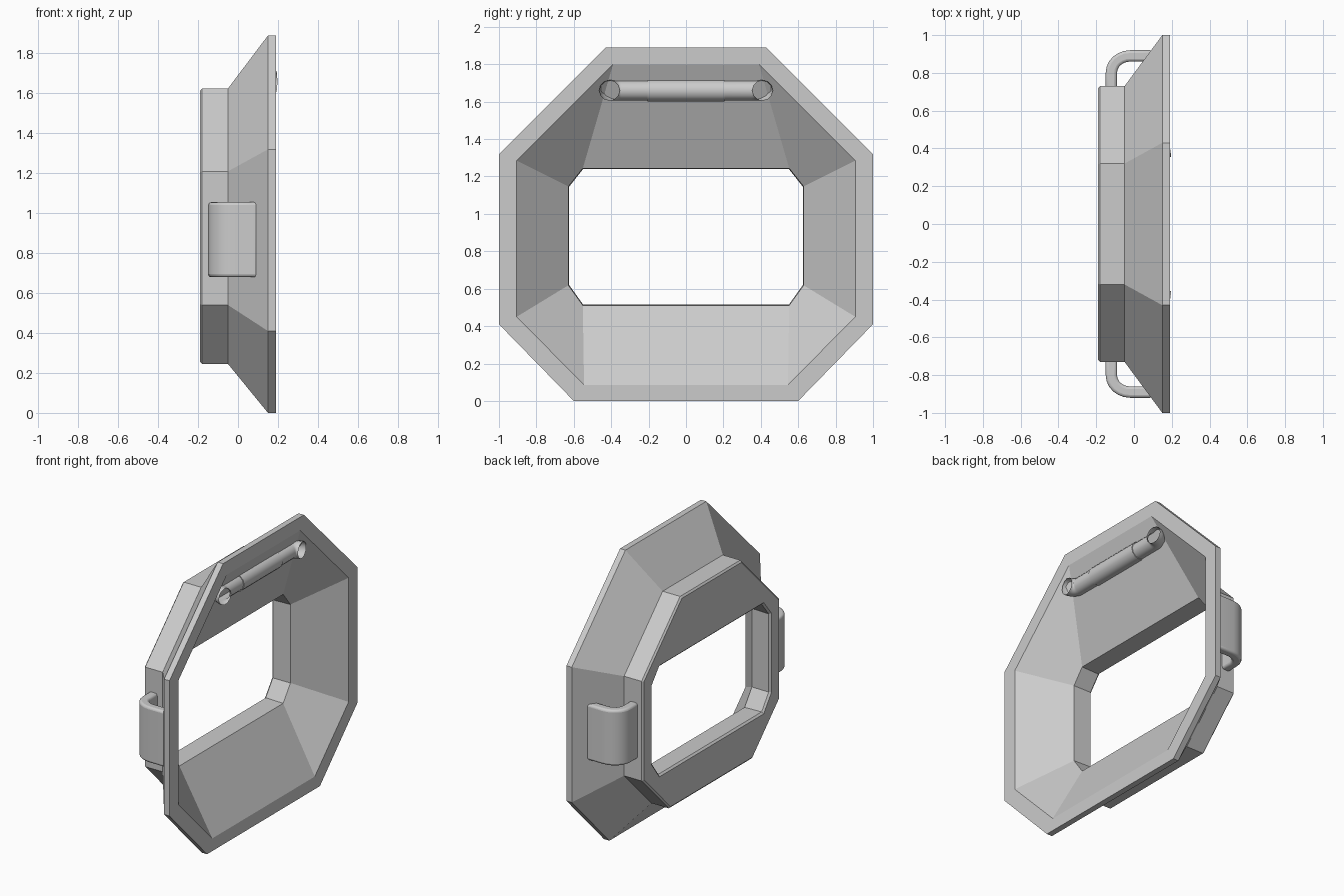
import bpy, bmesh, math

if "Cube" in bpy.data.objects:
    bpy.data.objects.remove(bpy.data.objects["Cube"])


def link_mesh(name, bm, angle=None):
    bmesh.ops.recalc_face_normals(bm, faces=bm.faces[:])
    me = bpy.data.meshes.new(name)
    bm.to_mesh(me)
    bm.free()
    ob = bpy.data.objects.new(name, me)
    bpy.context.collection.objects.link(ob)
    if angle:
        bpy.ops.object.select_all(action='DESELECT')
        ob.select_set(True)
        bpy.context.view_layer.objects.active = ob
        bpy.ops.object.shade_smooth_by_angle(angle=math.radians(angle))
    return ob


def octagon(top, side, bottom, z_top, z_up, z_low, z_bot, grow=0.0):
    g, k = grow, grow * 0.41
    half = [(top + k, z_top + g), (side + g, z_up + k),
            (side + g, z_low - k), (bottom + k, z_bot - g)]
    return half + [(-y, z) for y, z in reversed(half)]


# Frame: octagonal rings lofted around the wall section and closed on themselves
RIM = (0.43, 1.0, 0.60, 1.89, 1.32, 0.41, 0.0)
RIM_IN = (0.39, 0.905, 0.545, 1.80, 1.285, 0.45, 0.085)
BODY = (0.32, 0.73, 0.44, 1.625, 1.21, 0.54, 0.245)
HOLE = (0.55, 0.625, 0.55, 1.24, 1.145, 0.62, 0.515)
rings = [(0.19, octagon(*RIM)), (0.15, octagon(*RIM)),
         (-0.05, octagon(*BODY)), (-0.18, octagon(*BODY)),
         (-0.19, octagon(*BODY, grow=-0.012)), (-0.19, octagon(*HOLE, grow=0.012)),
         (-0.178, octagon(*HOLE)), (-0.05, octagon(*HOLE, grow=0.004)),
         (0.19, octagon(*RIM_IN))]
bm = bmesh.new()
loops = [[bm.verts.new((x, y, z)) for y, z in pts] for x, pts in rings]
for a, b in zip(loops, loops[1:] + loops[:1]):
    for i in range(8):
        j = (i + 1) % 8
        bm.faces.new((a[i], a[j], b[j], b[i]))
link_mesh("frame", bm)


# Side handles: bent straps joining the body wall to the sloped flange
def strap(name, s):
    arc = [math.radians(180 - 15 * i) for i in range(7)]

    def edge(rx, ry):
        pts = [(-0.02 + rx * math.cos(t), 0.80 + ry * math.sin(t)) for t in arc]
        return [(-0.02 - rx, 0.70)] + pts + [(0.10, 0.80 + ry)]
    outline = edge(0.13, 0.12) + edge(0.07, 0.06)[::-1]
    bm = bmesh.new()
    n = len(outline)
    lo, hi = [[bm.verts.new((x, s * y, z)) for x, y in outline] for z in (0.68, 1.055)]
    for i in range(n - 1):
        bm.faces.new((lo[i], lo[i + 1], hi[i + 1], hi[i]))
    bm.faces.new((lo[-1], lo[0], hi[0], hi[-1]))
    for ring in (lo, hi):
        for i in range(n // 2 - 1):
            bm.faces.new((ring[i], ring[i + 1], ring[n - 2 - i], ring[n - 1 - i]))
    ob = link_mesh(name, bm, 40)
    bev = ob.modifiers.new("soft_edges", 'BEVEL')
    bev.width, bev.segments = 0.015, 3
    bev.limit_method, bev.angle_limit = 'ANGLE', math.radians(50)


strap("side_handle_left", 1)
strap("side_handle_right", -1)


# Top bar inside the flange: bent tube with open ends, plus a thicker grip
def tube(name, pts, r, caps):
    cu = bpy.data.curves.new(name, 'CURVE')
    cu.dimensions = '3D'
    cu.bevel_depth, cu.bevel_resolution, cu.use_fill_caps = r, 4, caps
    sp = cu.splines.new('POLY')
    sp.points.add(len(pts) - 1)
    for p, co in zip(sp.points, pts):
        p.co = (*co, 1)
    ob = bpy.data.objects.new(name, cu)
    bpy.context.collection.objects.link(ob)
    bpy.ops.object.select_all(action='DESELECT')
    ob.select_set(True)
    bpy.context.view_layer.objects.active = ob
    bpy.ops.object.convert(target='MESH')
    bpy.ops.object.shade_smooth_by_angle(angle=math.radians(40))


bend = [math.radians(15 * i) for i in range(7)]
right = [(0.19 - 0.06 * math.sin(t), 0.35 + 0.06 * math.cos(t), 1.66) for t in bend]
left = [(x, -y, z) for x, y, z in reversed(right)]
tube("top_bar", right + left, 0.055, False)
tube("top_bar_grip", [(0.13, -0.205, 1.66), (0.13, 0.205, 1.66)], 0.06, True)
